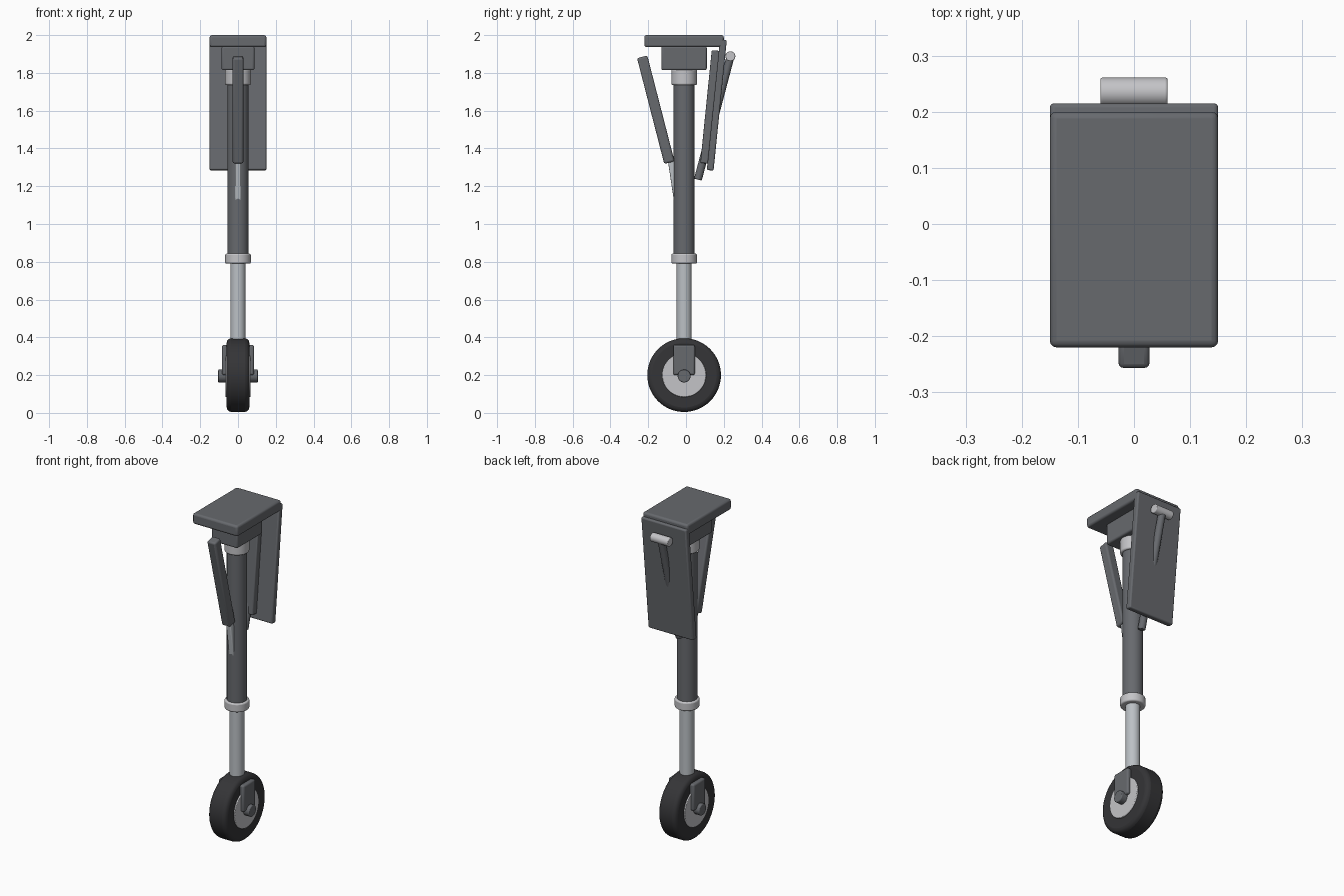
import bpy, math
from mathutils import Vector

if "Cube" in bpy.data.objects:
    bpy.data.objects.remove(bpy.data.objects["Cube"])


def material(name, rgb):
    m = bpy.data.materials.new(name)
    m.diffuse_color = (*rgb, 1)
    m.use_nodes = True
    m.node_tree.nodes["Principled BSDF"].inputs["Base Color"].default_value = m.diffuse_color
    return m


GREY = material("painted grey", (0.135, 0.142, 0.155))
STEEL = material("polished steel", (0.50, 0.53, 0.56))
LIGHT = material("light metal", (0.55, 0.55, 0.57))
RUBBER = material("tyre rubber", (0.035, 0.035, 0.038))
CY = -0.01          # y of the leg axis
AXLE_Z = 0.2


def finish(name, mat, bevel):
    ob = bpy.context.object
    ob.name = name
    ob.data.materials.append(mat)
    if bevel:
        mod = ob.modifiers.new("bevel", 'BEVEL')
        mod.width, mod.segments = bevel, 3
        mod.limit_method, mod.angle_limit = 'ANGLE', math.radians(40)
    bpy.ops.object.shade_smooth_by_angle(angle=math.radians(35))
    return ob


def box(name, loc, size, mat, bevel=0.01, tilt=0):
    bpy.ops.mesh.primitive_cube_add(size=1, location=loc, rotation=(tilt, 0, 0))
    bpy.context.object.scale = size
    bpy.ops.object.transform_apply(location=False, rotation=False, scale=True)
    return finish(name, mat, bevel)


def rod(name, a, b, r, mat, bevel=0.004, sides=40):
    a, b = Vector(a), Vector(b)
    d = b - a
    bpy.ops.mesh.primitive_cylinder_add(vertices=sides, radius=r, depth=d.length, location=(a + b) / 2,
                                        rotation=d.to_track_quat('Z', 'Y').to_euler())
    return finish(name, mat, bevel)


def bar(name, a, b, width, mat, bevel):
    # square bar between two (y, z) points
    (ya, za), (yb, zb) = a, b
    dy, dz = ya - yb, za - zb
    return box(name, (0, (ya + yb) / 2, (za + zb) / 2), (width, width, math.hypot(dy, dz)),
               mat, bevel, tilt=-math.atan2(dy, dz))


# mounting head
box("top_plate", (0, -0.01, 1.968), (0.30, 0.42, 0.064), GREY, 0.012)
box("mount_block", (0, CY, 1.878), (0.174, 0.24, 0.128), GREY, 0.01)

# telescopic leg
rod("upper_collar", (0, CY, 1.735), (0, CY, 1.82), 0.068, LIGHT, 0.008)
rod("main_strut", (0, CY, 0.82), (0, CY, 1.76), 0.056, GREY)
rod("lower_collar", (0, CY, 0.79), (0, CY, 0.843), 0.068, LIGHT, 0.008)
rod("piston", (0, CY, 0.36), (0, CY, 0.82), 0.04, STEEL)

# front brace with its sliding rod
bar("front_brace", (-0.232, 1.885), (-0.088, 1.325), 0.056, GREY, 0.01)
bar("brace_rod", (-0.083, 1.36), (-0.041, 1.08), 0.033, STEEL, 0.006)

# rear door, stiffener and linkage
tilt = -math.atan2(0.07, 0.69)
box("door_panel", (0, 0.163, 1.63), (0.30, 0.036, 0.695), GREY, 0.008, tilt)
box("door_stiffener", (0, 0.126, 1.62), (0.09, 0.04, 0.60), GREY, 0.006, tilt)
rod("door_link", (0, 0.235, 1.885), (0, 0.063, 1.235), 0.021, GREY)
rod("door_pin", (-0.06, 0.235, 1.888), (0.06, 0.235, 1.888), 0.026, LIGHT)

# wheel
rod("tyre", (-0.06, CY, AXLE_Z), (0.06, CY, AXLE_Z), 0.195, RUBBER, 0.024, 64)
rod("wheel_rim", (-0.067, CY, AXLE_Z), (0.067, CY, AXLE_Z), 0.116, LIGHT, 0.004, 48)
rod("axle", (-0.105, CY, AXLE_Z - 0.005), (0.105, CY, AXLE_Z - 0.005), 0.034, GREY, 0.005)
for side, sx in (("left", -1), ("right", 1)):
    box("fork_plate_" + side, (sx * 0.07, CY, 0.28), (0.03, 0.114, 0.16), GREY, 0.01)
